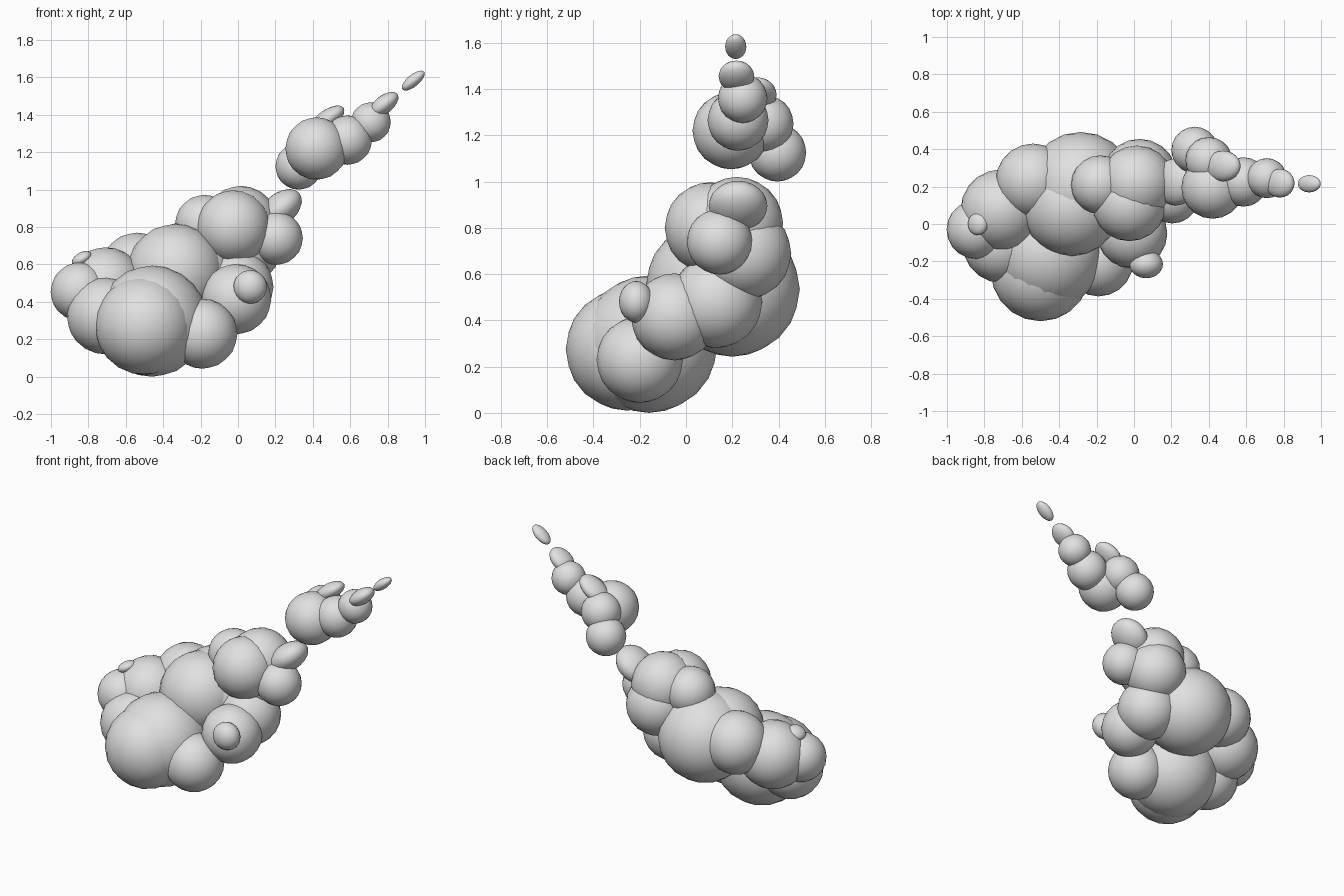
import bpy, math

# One flat colour for the whole cloud
mat = bpy.data.materials.new("pale_grey")
mat.diffuse_color = (0.75, 0.75, 0.75, 1)


def puff(name, x, y, z, rx, ry=None, rz=None, tilt=0):
    """Smooth low-poly ball; optional stretched radii and upward tilt of its x axis."""
    bpy.ops.mesh.primitive_ico_sphere_add(
        subdivisions=3, radius=1, location=(x, y, z),
        rotation=(0, -math.radians(tilt), 0))
    ob = bpy.context.object
    ob.name = name
    ob.scale = (rx, ry or rx, rz or rx)
    ob.data.materials.append(mat)
    bpy.ops.object.shade_smooth()


groups = {
    # Large lower bank
    "lower_puff": [
        (-0.50, -0.255, 0.275, 0.265),
        (-0.46, -0.16, 0.297, 0.297),
        (-0.71, -0.11, 0.325, 0.205),
        (-0.845, -0.03, 0.455, 0.157),
        (-0.19, -0.20, 0.23, 0.187),
        (-0.01, -0.05, 0.415, 0.188),
        (-0.01, 0.13, 0.48, 0.20),
        (0.065, -0.215, 0.48, 0.09, 0.075, 0.09),
        (-0.835, 0.0, 0.63, 0.058, 0.06, 0.035, 30),
    ],
    # Middle bank
    "middle_puff": [
        (-0.335, 0.09, 0.555, 0.262),
        (-0.285, 0.20, 0.535, 0.292),
        (-0.71, 0.075, 0.475, 0.217),
        (-0.54, 0.23, 0.57, 0.20),
    ],
    # Upper bank
    "upper_puff": [
        (-0.025, 0.105, 0.80, 0.197),
        (0.015, 0.22, 0.82, 0.20),
        (-0.18, 0.21, 0.815, 0.157),
        (0.03, 0.255, 0.69, 0.20),
        (0.205, 0.145, 0.74, 0.142),
        (0.225, 0.225, 0.895, 0.135, 0.127, 0.085, 40),
    ],
    # Separate trail thinning out to the right
    "trail_puff": [
        (0.42, 0.195, 1.22, 0.167),
        (0.325, 0.395, 1.125, 0.125),
        (0.40, 0.34, 1.25, 0.125),
        (0.475, 0.31, 1.375, 0.11, 0.082, 0.05, 35),
        (0.585, 0.225, 1.265, 0.132),
        (0.71, 0.245, 1.36, 0.107),
        (0.78, 0.218, 1.455, 0.092, 0.077, 0.048, 38),
        (0.937, 0.215, 1.583, 0.075, 0.046, 0.032, 39),
    ],
}
for name, puffs in groups.items():
    for p in puffs:
        puff(name, *p)
